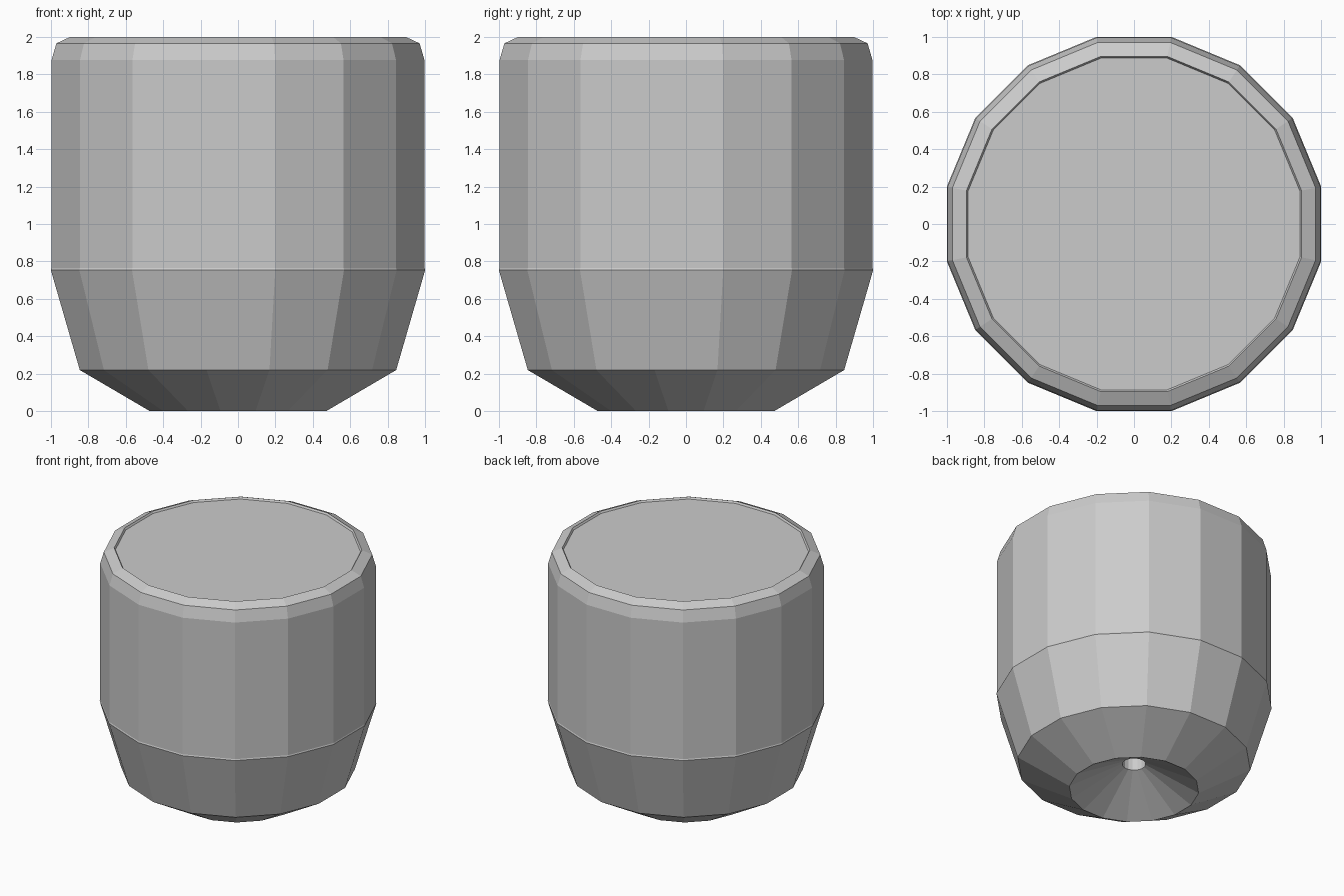
import bpy, bmesh
from math import cos, sin, pi

SIDES = 16

cube = bpy.data.objects.get("Cube")
if cube:
    bpy.data.objects.remove(cube, do_unlink=True)


def make_material(name, color):
    mat = bpy.data.materials.new(name)
    mat.use_nodes = True
    mat.diffuse_color = color
    mat.node_tree.nodes["Principled BSDF"].inputs["Base Color"].default_value = color
    return mat


def lathe(name, profile, mat):
    """Faceted solid from (flat-to-centre distance, height) pairs, capped at both ends."""
    bm = bmesh.new()
    rings = []
    for dist, z in profile:
        r = dist / cos(pi / SIDES)
        angles = [(2 * i + 1) * pi / SIDES for i in range(SIDES)]
        rings.append([bm.verts.new((r * cos(a), r * sin(a), z)) for a in angles])
    for low, high in zip(rings, rings[1:]):
        for i in range(SIDES):
            j = (i + 1) % SIDES
            bm.faces.new((low[i], low[j], high[j], high[i]))
    bm.faces.new(rings[0])
    bm.faces.new(rings[-1])
    bmesh.ops.recalc_face_normals(bm, faces=bm.faces)
    mesh = bpy.data.meshes.new(name)
    bm.to_mesh(mesh)
    bm.free()
    mesh.materials.append(mat)
    obj = bpy.data.objects.new(name, mesh)
    bpy.context.collection.objects.link(obj)
    return obj


grey = make_material("plain grey", (0.6, 0.6, 0.6, 1))

knob_profile = [
    (0.085, 0.6), (0.085, 0.215),       # shaft hole
    (0.47, 0.0),                        # hollow conical underside
    (0.845, 0.22), (1.0, 0.755),        # tapered base
    (0.996, 0.765), (0.996, 1.875),     # fine ledge and straight wall
    (0.97, 1.965), (0.895, 2.0),        # chamfered rim
    (0.886, 1.985),                     # slightly sunken top panel
]
lathe("knob_body", knob_profile, grey)
